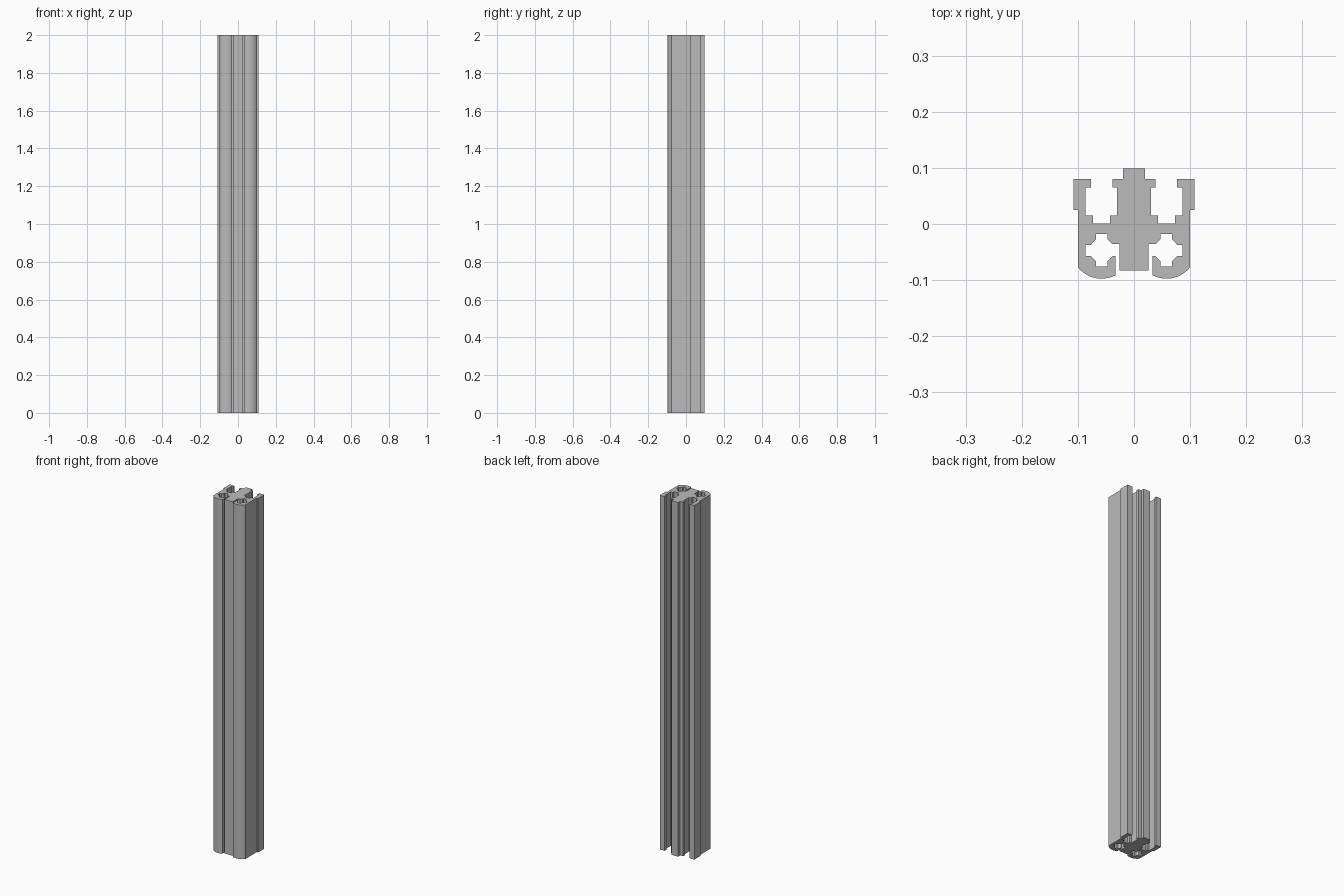
import bpy
import bmesh
from math import atan2, cos, sin, radians

cube = bpy.data.objects.get("Cube")
if cube:
    bpy.data.objects.remove(cube, do_unlink=True)

HEIGHT = 2.0

aluminium = bpy.data.materials.new("aluminium_grey")
aluminium.use_nodes = True
GREY = (0.5, 0.5, 0.5, 1)
aluminium.diffuse_color = GREY
aluminium.node_tree.nodes["Principled BSDF"].inputs["Base Color"].default_value = GREY


def arc(cx, cy, start, end, steps):
    """Points on the circle about (cx, cy) running from start to end."""
    r = ((start[0] - cx) ** 2 + (start[1] - cy) ** 2) ** 0.5
    a = atan2(start[1] - cy, start[0] - cx)
    b = atan2(end[1] - cy, end[0] - cx)
    return [(cx + r * cos(a + (b - a) * i / steps), cy + r * sin(a + (b - a) * i / steps))
            for i in range(steps + 1)]


# Rear rib, T-slot and outer flange
rear = [(.02, .099), (.02, .08), (.038, .08), (.038, .065), (.03, .065), (.03, .015),
        (.043, .015), (.043, .001), (.073, .001), (.073, .015), (.086, .015), (.086, .065),
        (.077, .065), (.077, .08), (.108, .08), (.108, .025), (.1, .025)]
# Rounded front lobe
lobe = arc(.058, -.044, (.1, -.077), (.033, -.091), 14)
# Cross-shaped channel, open to the narrow front slot
channel = [(.033, -.057), (.038, -.057), (.047, -.066), (.047, -.076), (.068, -.076),
           (.068, -.066), (.077, -.057), (.086, -.057), (.086, -.037), (.077, -.037),
           (.068, -.027), (.068, -.018), (.047, -.018), (.047, -.027), (.038, -.036),
           (.026, -.036)]
# Front of the central web
web = [(.026, -.083)]

half = rear + lobe + channel + web
outline = half + [(-x, y) for x, y in reversed(half)]

# Extrude the mirrored section along the full height
bm = bmesh.new()
base = bm.faces.new([bm.verts.new((x, y, 0)) for x, y in outline])
top = bmesh.ops.extrude_face_region(bm, geom=[base], use_keep_orig=True)["geom"]
bmesh.ops.translate(bm, vec=(0, 0, HEIGHT),
                    verts=[v for v in top if isinstance(v, bmesh.types.BMVert)])
bmesh.ops.triangulate(bm, faces=[f for f in bm.faces if len(f.verts) > 4])
bmesh.ops.recalc_face_normals(bm, faces=bm.faces)
mesh = bpy.data.meshes.new("extruded_rail")
bm.to_mesh(mesh)
bm.free()
mesh.materials.append(aluminium)

rail = bpy.data.objects.new("extruded_rail", mesh)
bpy.context.collection.objects.link(rail)
bpy.ops.object.select_all(action="DESELECT")
rail.select_set(True)
bpy.context.view_layer.objects.active = rail
bpy.ops.object.shade_smooth_by_angle(angle=radians(25))
